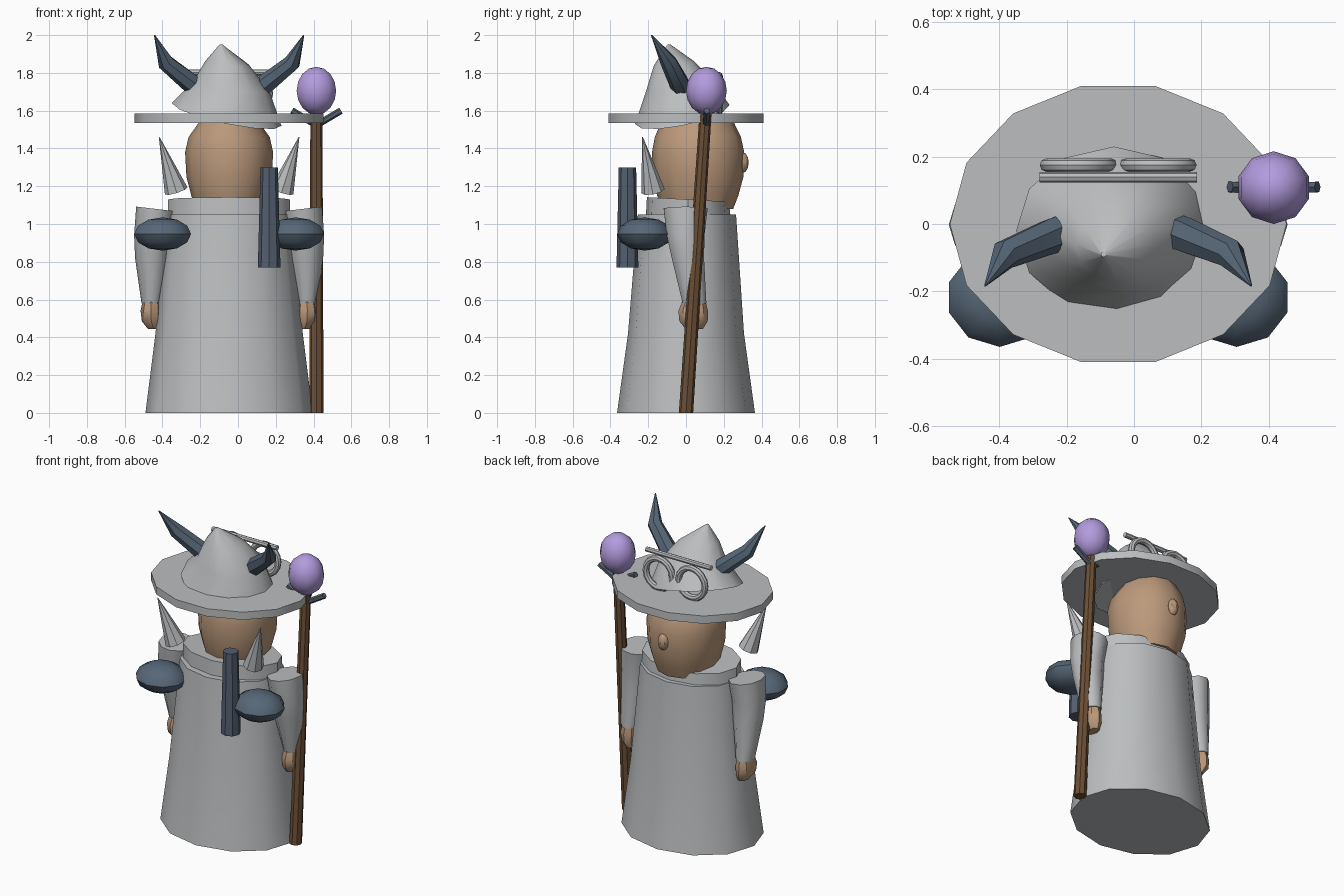
import bpy, bmesh, math
from mathutils import Vector, Matrix

if "Cube" in bpy.data.objects:
    bpy.data.objects.remove(bpy.data.objects["Cube"])

CX = -0.047  # body symmetry plane (the staff pushes the body off centre)


def material(name, r, g, b):
    m = bpy.data.materials.new(name)
    m.diffuse_color = (r, g, b, 1)
    m.use_nodes = True
    m.node_tree.nodes["Principled BSDF"].inputs["Base Color"].default_value = m.diffuse_color
    return m


GREY = material("grey cloth", 0.50, 0.515, 0.525)
SKIN = material("tan skin", 0.50, 0.32, 0.20)
SLATE = material("slate blue", 0.095, 0.135, 0.185)
DARK = material("dark slate", 0.09, 0.115, 0.16)
WOOD = material("brown wood", 0.15, 0.078, 0.036)
LILAC = material("lilac crystal", 0.45, 0.33, 0.73)


def finish(name, bm, mat):
    bmesh.ops.recalc_face_normals(bm, faces=bm.faces[:])
    me = bpy.data.meshes.new(name)
    bm.to_mesh(me)
    bm.free()
    me.materials.append(mat)
    ob = bpy.data.objects.new(name, me)
    bpy.context.collection.objects.link(ob)
    return ob


def skin_rings(name, rings, mat):
    """Bridge closed rings of points and cap both ends."""
    bm = bmesh.new()
    loops = [[bm.verts.new(p) for p in ring] for ring in rings]
    n = len(loops[0])
    for a, b in zip(loops, loops[1:]):
        for i in range(n):
            j = (i + 1) % n
            bm.faces.new((a[i], a[j], b[j], b[i]))
    bm.faces.new(loops[0][::-1])
    bm.faces.new(loops[-1])
    return finish(name, bm, mat)


def loft(name, rings, n, mat, shape=None):
    """Stack of horizontal ellipses (x, y, z, rx, ry)."""
    out = []
    for k, (x, y, z, rx, ry) in enumerate(rings):
        pts = []
        for i in range(n):
            a = 2 * math.pi * i / n
            f, dz = shape(k, a) if shape else (1, 0)
            pts.append((x + rx * f * math.cos(a), y + ry * f * math.sin(a), z + dz))
        out.append(pts)
    return skin_rings(name, out, mat)


def tube(name, pts, radii, n, mat):
    """Round tube of varying radius along a path."""
    pts = [Vector(p) for p in pts]
    out = []
    for k, (p, r) in enumerate(zip(pts, radii)):
        d = (pts[min(k + 1, len(pts) - 1)] - pts[max(k - 1, 0)]).normalized()
        side = d.cross(Vector((0, 1, 0))).normalized()
        up = side.cross(d)
        out.append([p + r * (math.cos(t) * side + math.sin(t) * up)
                    for t in (2 * math.pi * i / n for i in range(n))])
    return skin_rings(name, out, mat)


def ball(name, c, r, mat, u=10, v=7):
    bm = bmesh.new()
    bmesh.ops.create_uvsphere(bm, u_segments=u, v_segments=v, radius=1)
    bmesh.ops.transform(bm, matrix=Matrix.Translation(c) @ Matrix.Diagonal((*r, 1)), verts=bm.verts)
    return finish(name, bm, mat)


def torus(name, c, R, r, mat, n=16, m=8):
    """Upright ring whose axis is y."""
    bm = bmesh.new()
    vs = []
    for i in range(n):
        a = 2 * math.pi * i / n
        for j in range(m):
            b = 2 * math.pi * j / m
            q = R + r * math.cos(b)
            vs.append(bm.verts.new((c[0] + q * math.cos(a), c[1] + r * math.sin(b),
                                    c[2] + q * math.sin(a))))
    for i in range(n):
        for j in range(m):
            k, l = (i + 1) % n, (j + 1) % m
            bm.faces.new((vs[i * m + j], vs[k * m + j], vs[k * m + l], vs[i * m + l]))
    return finish(name, bm, mat)


# Robe and collar
loft("robe", [(CX, 0, 0, .443, .365), (CX, 0, .42, .39, .307), (CX, .005, 1.05, .327, .26)], 12, GREY)
loft("collar", [(CX, .012, 1.03, .323, .225), (CX, .01, 1.13, .323, .217)], 12, GREY,
     lambda k, a: (1, -.012 * math.sin(a) * k))

# Head and nose
loft("head", [(CX, .06, 1.08, .18, .19), (CX, .062, 1.15, .2, .215), (CX, .064, 1.25, .226, .24),
              (CX, .064, 1.38, .233, .244), (CX, .063, 1.46, .215, .228), (CX, .06, 1.545, .155, .19)],
     12, SKIN)
ball("nose", (CX, .30, 1.325), (.035, .032, .055), SKIN, 8, 6)

# Hat: flat brim with a tilted, creased crown
loft("hat_brim", [(CX, 0, 1.535, .5, .42), (CX, 0, 1.585, .5, .42)], 14, GREY)


def crease(k, a):
    tilt = (1, .45, .2, 0)[k]
    dent = (0, .05, .16, 0)[k]
    f = 1 - dent * (max(0, math.cos(a + .3)) ** 6 + max(0, math.cos(a - 2.2)) ** 6)
    return f, tilt * (-.06 * math.cos(a) + .05 * math.sin(a))


loft("hat_crown", [(-.06, -.02, 1.58, .29, .25), (-.03, -.03, 1.73, .205, .18),
                   (-.05, -.06, 1.85, .125, .11), (-.09, -.09, 1.95, .008, .008)], 12, GREY, crease)

# Paired parts, mirrored about the body plane
for side, s in (("left", -1), ("right", 1)):
    def X(d):
        return CX + s * d

    tube(side + "_horn", [(X(.13), -.005, 1.68), (X(.20), -.035, 1.745), (X(.335), -.09, 1.855),
                          (X(.395), -.183, 2.0)], [.05, .054, .045, .003], 7, SLATE)
    loft(side + "_sleeve", [(X(.412), .045, .58, .052, .066), (X(.408), .01, .82, .09, .09),
                            (X(.405), -.002, .94, .098, .105), (X(.39), -.002, 1.08, .102, .122)], 10, GREY,
         lambda k, a: (1, (.012 * s * math.cos(a) if k == 3 else 0)))
    loft(side + "_hand", [(X(.40), .045, .445, .03, .045), (X(.412), .04, .485, .05, .075),
                          (X(.414), .038, .54, .055, .078), (X(.412), .042, .59, .047, .062)], 8, SKIN)
    ball(side + "_shoulder_pad", (X(.352), -.218, .947), (.158, .147, .088), SLATE, 10, 6)
    tube(side + "_spike", [(X(.28), -.175, 1.175), (X(.37), -.23, 1.46)], [.063, .002], 8, GREY)
    torus(side + "_goggle_ring", (X(.118), .175, 1.69), .095, .02, GREY)

# Goggle bar across the top of the rings
tube("goggle_bar", [(-.28, .139, 1.803), (.187, .139, 1.803)], [.016, .016], 8, GREY)

# Canister on the back
loft("canister", [(.165, -.31, .77, .06, .058), (.165, -.31, 1.3, .046, .046)], 8, DARK)

# Staff with prongs and crystal
loft("staff", [(.415, 0, 0, .038, .038), (.415, .103, 1.58, .032, .032)], 8, WOOD)
for side, s in (("left", -1), ("right", 1)):
    tube(side + "_staff_prong", [(.415 + s * .02, .106, 1.535), (.415 + s * .13, .11, 1.6)],
         [.018, .018], 6, DARK)
ball("staff_crystal", (.415, .108, 1.705), (.11, .108, .127), LILAC, 10, 8)

# Soft shading with sharp rims
for ob in bpy.data.objects:
    ob.select_set(True)
    bpy.context.view_layer.objects.active = ob
bpy.ops.object.shade_smooth_by_angle(angle=math.radians(40))
